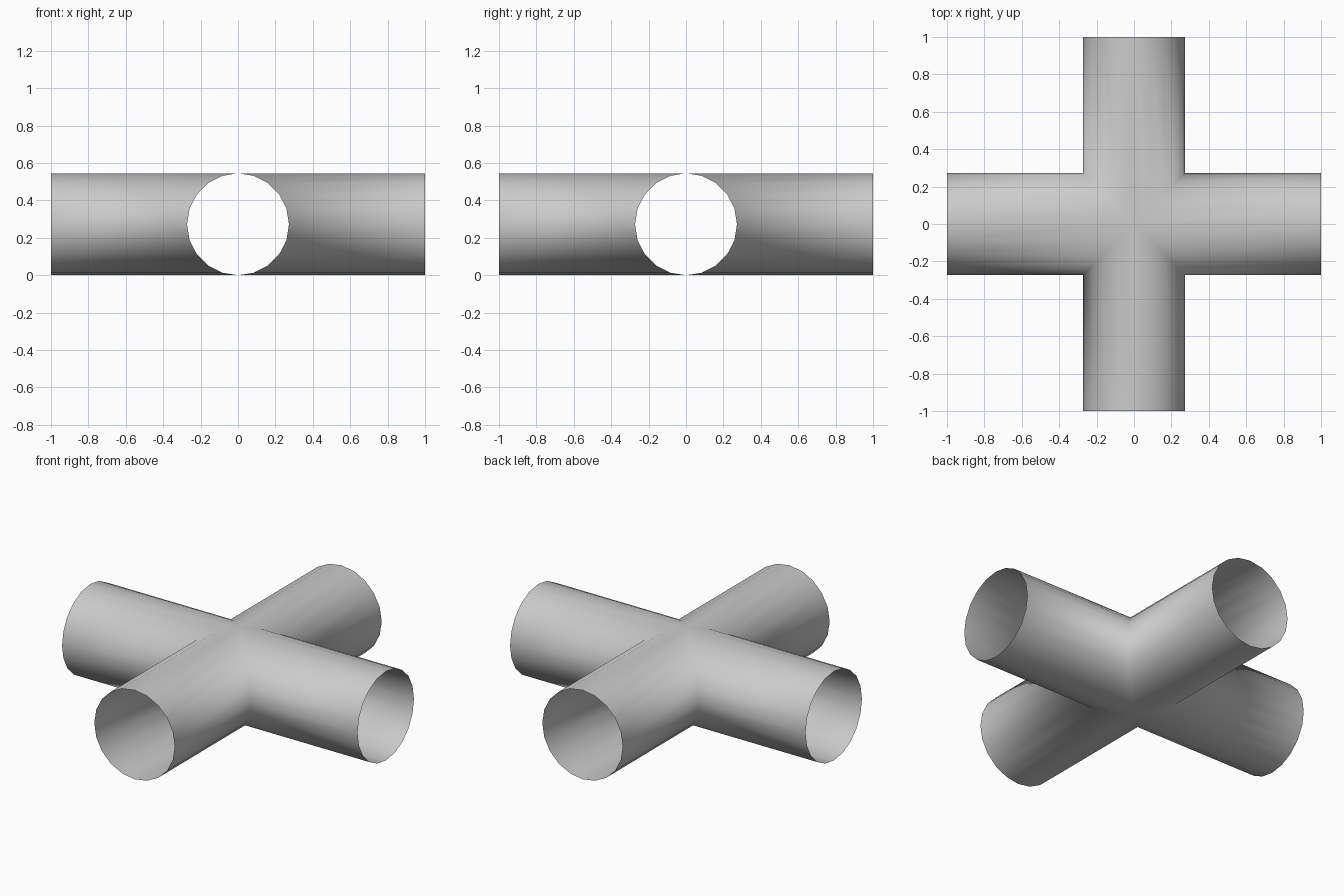
import bpy, bmesh, math
from mathutils import Matrix

cube = bpy.data.objects.get("Cube")
if cube:
    bpy.data.objects.remove(cube, do_unlink=True)

SIDES = 20
RADIUS = 0.2725
REACH = 1.0

# Plain grey material
grey = bpy.data.materials.new("pipe_grey")
grey.use_nodes = True
colour = (0.6, 0.6, 0.6, 1)
grey.diffuse_color = colour
grey.node_tree.nodes["Principled BSDF"].inputs["Base Color"].default_value = colour


def add_arm(bm, turn):
    """Open tube from a mitred inner ring to a flat outer ring."""
    spin = Matrix.Rotation(turn, 4, "Z")
    inner, outer = [], []
    for i in range(SIDES):
        a = math.tau * i / SIDES
        y, z = RADIUS * math.cos(a), RADIUS * (1 + math.sin(a))
        inner.append(bm.verts.new(spin @ Matrix.Translation((abs(y), y, z)).translation))
        outer.append(bm.verts.new(spin @ Matrix.Translation((REACH, y, z)).translation))
    for i in range(SIDES):
        j = (i + 1) % SIDES
        bm.faces.new((inner[j], outer[j], outer[i], inner[i])).smooth = True


# Four arms welded along their mitres
bm = bmesh.new()
for k in range(4):
    add_arm(bm, k * math.pi / 2)
bmesh.ops.remove_doubles(bm, verts=bm.verts, dist=0.0001)

mesh = bpy.data.meshes.new("pipe_cross")
bm.to_mesh(mesh)
bm.free()
mesh.materials.append(grey)
pipe = bpy.data.objects.new("pipe_cross", mesh)
bpy.context.collection.objects.link(pipe)
